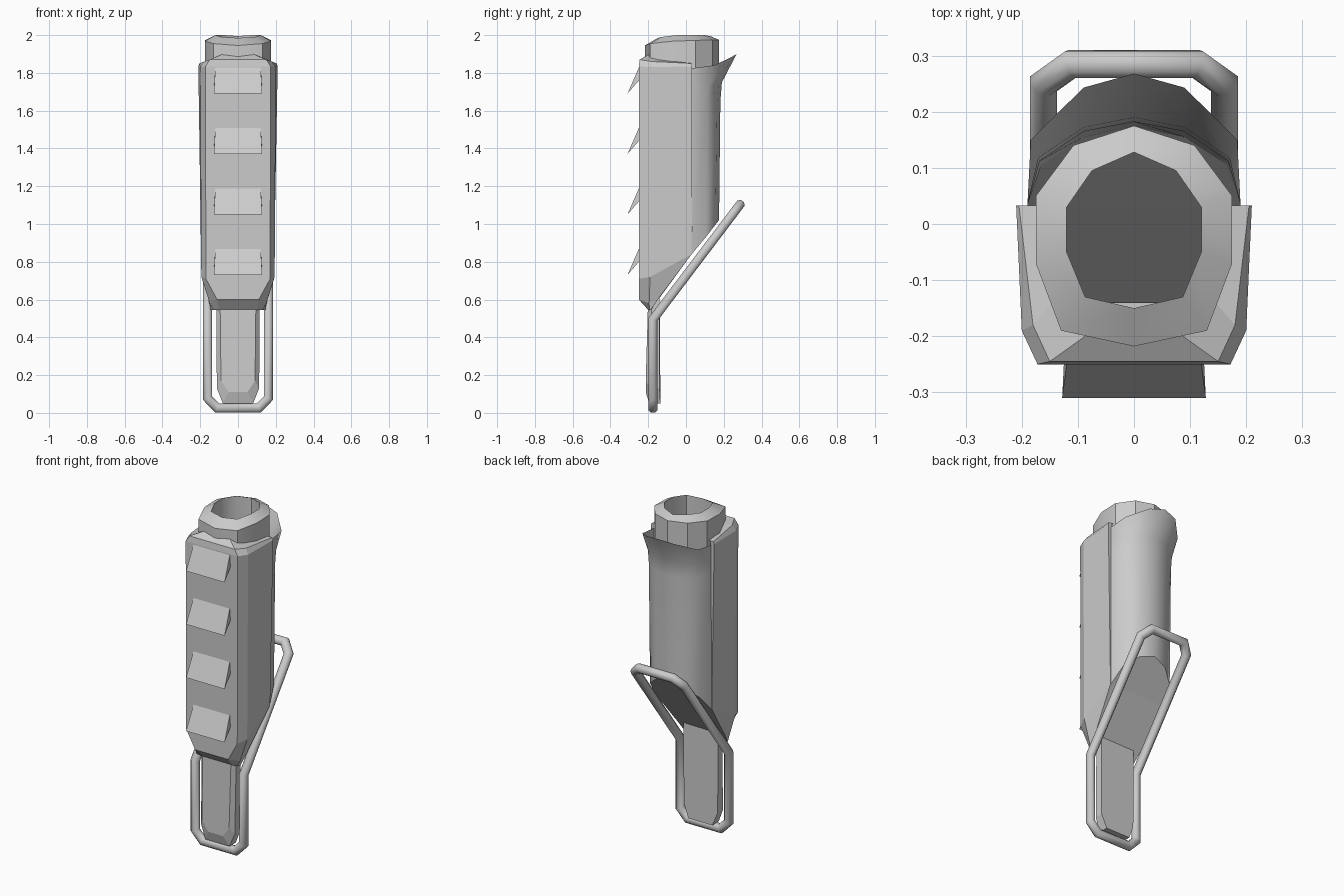
import bpy, bmesh, math

if "Cube" in bpy.data.objects:
    bpy.data.objects.remove(bpy.data.objects["Cube"])

def finish(name, bm, smooth=None):
    bmesh.ops.remove_doubles(bm, verts=bm.verts, dist=0.0005)
    bmesh.ops.recalc_face_normals(bm, faces=bm.faces)
    me = bpy.data.meshes.new(name)
    bm.to_mesh(me)
    bm.free()
    ob = bpy.data.objects.new(name, me)
    bpy.context.collection.objects.link(ob)
    if smooth:
        bpy.ops.object.select_all(action='DESELECT')
        ob.select_set(True)
        bpy.context.view_layer.objects.active = ob
        bpy.ops.object.shade_smooth_by_angle(angle=math.radians(smooth))
    return ob

def mirror(half):
    """Complete a right-half outline with its left side, as an open row."""
    left = [(-x, y, z) for x, y, z in reversed(half) if x > 0]
    return half + left

def loft(rows, closed=False, cap_first=False, cap_last=False):
    bm = bmesh.new()
    vs = [[bm.verts.new(p) for p in r] for r in rows]
    n = len(rows[0])
    for a, b in zip(vs, vs[1:]):
        for i in range(n if closed else n - 1):
            j = (i + 1) % n
            bm.faces.new((a[i], a[j], b[j], b[i]))
    if cap_first:
        bm.faces.new(vs[0])
    if cap_last:
        bm.faces.new(vs[-1])
    return bm

# front shell: each row runs from the rear flange round to the front edge
shell = [
    [(.135, -.185, .545), (.145, -.187, .545), (.13, -.193, .545), (.1, -.2, .545)],
    [(.147, -.15, .6), (.157, -.15, .6), (.15, -.195, .58), (.11, -.25, .6)],
    [(.178, .03, .84), (.192, .03, .84), (.194, -.19, .72), (.17, -.25, .71)],
    [(.185, .033, 1.835), (.21, .033, 1.835), (.2, -.19, 1.83), (.172, -.25, 1.835)],
    [(.18, .033, 1.85), (.205, .033, 1.85), (.18, -.18, 1.86), (.15, -.245, 1.87)],
    [(.17, .033, 1.85), (.172, .033, 1.85), (.145, -.14, 1.87), (.08, -.195, 1.9)]]
finish("front_shell", loft([mirror(r) for r in shell], cap_first=True))

# rounded back shell with flared top
back = [
    [(.19, .03, .84), (.165, .105, .93), (.09, .155, .995), (0, .175, 1.02)],
    [(.19, .033, 1.65), (.168, .112, 1.65), (.09, .165, 1.65), (0, .182, 1.65)],
    [(.19, .033, 1.73), (.17, .118, 1.73), (.09, .172, 1.74), (0, .19, 1.75)],
    [(.19, .033, 1.825), (.184, .15, 1.84), (.09, .243, 1.885), (0, .268, 1.9)]]
finish("back_shell", loft([mirror(r) for r in back]), 50)

# slanted underside, in two panels
bm = bmesh.new()
lower = mirror([(.145, -.187, .545), (.157, -.15, .6), (.192, .03, .84)])
for pts in (lower, mirror(back[0])):
    bm.faces.new([bm.verts.new(p) for p in pts])
finish("underside", bm)

# hollow neck collar
outer = [(0, -.218, 1.945), (.13, -.19, 1.955), (.175, -.07, 1.968),
         (.175, .05, 1.972), (.108, .14, 1.975), (0, .175, 1.975)]
inner = [(0, -.15, 1.985), (.087, -.13, 1.99), (.12, -.05, 2.0),
         (.12, .03, 2.0), (.075, .095, 2.0), (0, .128, 1.995)]
def at(row, z):
    return [(x, y, z) for x, y, _ in row]
rows = [at(outer, 1.7), outer, inner, at(inner, 1.7)]
full = [r + [(-x, y, z) for x, y, z in reversed(r[1:-1])] for r in rows]
finish("neck_collar", loft(full, closed=True), 35)

# four downward fins on the front
for i in range(4):
    z = 1.83 - i * .32
    prof = [(.12, -.249, z), (.128, -.31, z - .14), (.125, -.249, z - .07)]
    ends = [prof, [(-x, y, zz) for x, y, zz in prof]]
    finish("front_fin_%d" % (i + 1), loft(ends, closed=True, cap_first=True, cap_last=True))

# hanging tongue with bevelled front
rear = [(.115, -.14, .62), (.112, -.14, .13), (.08, -.135, .05)]
edge = [(.115, -.18, .62), (.112, -.19, .13), (.08, -.195, .05)]
face = [(.095, -.2, .62), (.09, -.213, .17), (.05, -.213, .11)]
finish("tongue", loft([mirror(r) for r in (rear, edge, face)],
                      closed=True, cap_first=True, cap_last=True))

# bent wire frame: octagonal rings mitred along a closed path
half = [(.11, -.175, .025), (.161, -.175, .078), (.161, -.175, .495),
        (.161, .25, 1.056), (.112, .285, 1.102)]
from mathutils import Vector
path = [Vector(p) for p in mirror(half)]
rad, sides, rings = .026, 8, []
for i, p in enumerate(path):
    d0 = (p - path[i - 1]).normalized()
    d1 = (path[(i + 1) % len(path)] - p).normalized()
    t = (d0 + d1).normalized()
    bend = (d1 - d0).normalized()
    side = t.cross(bend).normalized()
    # keep the ring start consistent: reference the outward loop normal
    ref = Vector((0, -1, 0)) if i in (0, 1, 8, 9) else Vector((0, -.797, .604))
    if i in (2, 7):
        ref = Vector((0, -.949, .318))
    u = (ref - t * ref.dot(t)).normalized()
    w = t.cross(u)
    stretch = 1 / max(.5, d0.dot(t)) - 1
    ring = []
    for k in range(sides):
        a = 2 * math.pi * (k + .5) / sides
        v = (u * math.cos(a) + w * math.sin(a)) * rad
        ring.append(p + v + bend * v.dot(bend) * stretch)
    rings.append(ring)
finish("wire_frame", loft(rings + [rings[0]], closed=True), 50)
